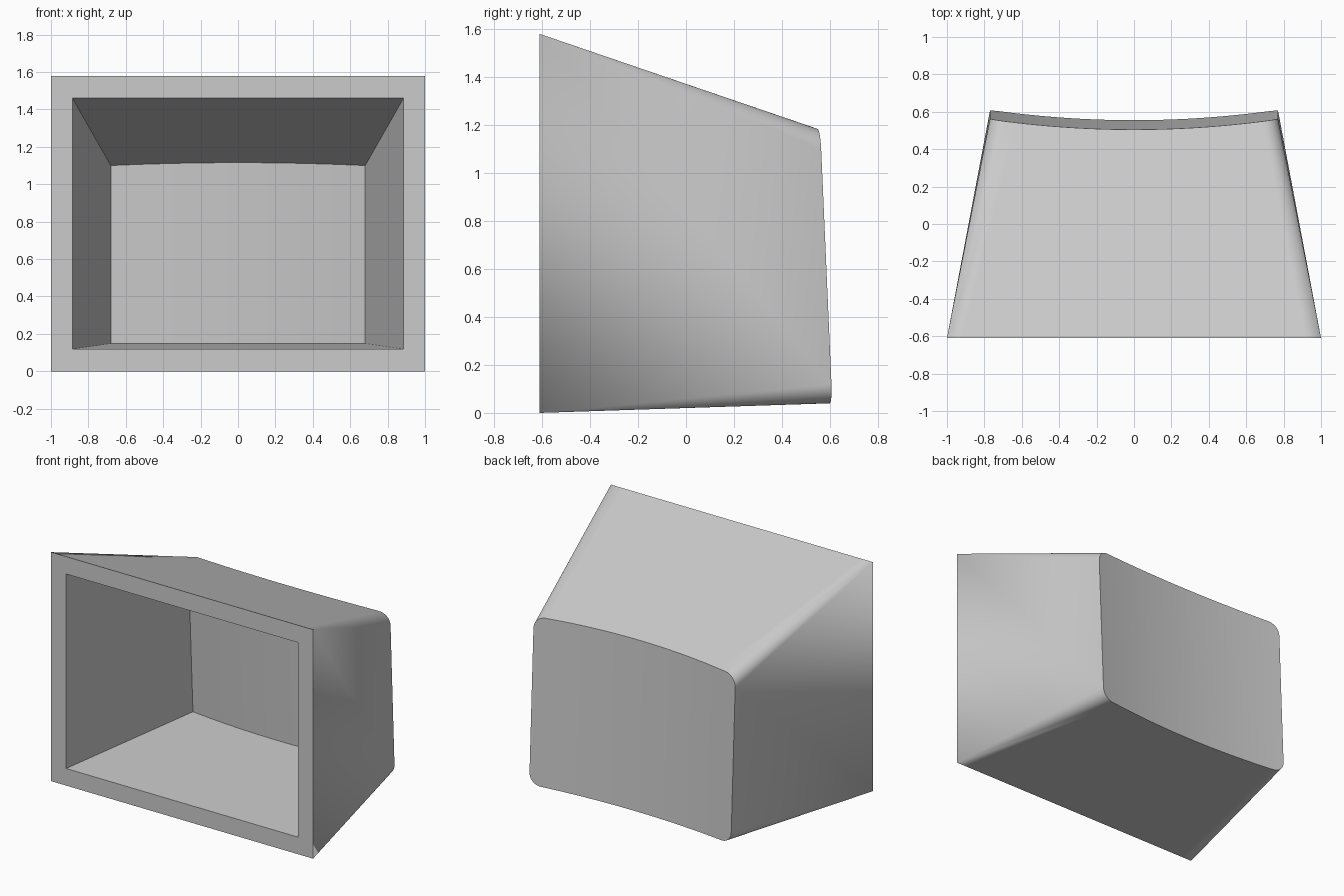
import bpy
import bmesh
import math

if "Cube" in bpy.data.objects:
    bpy.data.objects.remove(bpy.data.objects["Cube"], do_unlink=True)

ARC, SPAN = 10, 24        # steps per rounded corner and along the straight edge
FRONT_Y = -0.61
TOP_SLOPE = 0.345         # fall of the roof towards the back


def make_material(name, value):
    mat = bpy.data.materials.new(name)
    mat.use_nodes = True
    colour = (value, value, value, 1)
    mat.diffuse_color = colour
    mat.node_tree.nodes["Principled BSDF"].inputs["Base Color"].default_value = colour
    return mat


def columns(half_width, low, high, radius):
    """Columns (x, bottom z, top z) of a rounded rectangle, left to right."""
    arc = []
    for i in range(ARC + 1):
        a = math.pi / 2 * i / ARC
        arc.append((-half_width + radius * (1 - math.cos(a)), radius * (1 - math.sin(a))))
    flat = half_width - radius
    straight = [(-flat + 2 * flat * i / SPAN, 0) for i in range(1, SPAN)]
    mirrored = [(-x, inset) for x, inset in reversed(arc)]
    return [(x, low + d, high - d) for x, d in arc + straight + mirrored]


def ring(bm, half_width, low, high, radius=0, back_y=None, lean=0, sag=0):
    """Vertex pairs of one section, flat at the front or bowed at the back."""
    pairs = []
    for x, bottom, top in columns(half_width, low, high, radius):
        pair = []
        for z in (bottom, top):
            y = FRONT_Y
            if back_y is not None:
                t = (z - low) / (high - low)
                dip = sag * (1 - (x / half_width) ** 2)
                y = back_y - lean * t - dip
                z += TOP_SLOPE * dip * t
            pair.append(bm.verts.new((x, y, z)))
        pairs.append(pair)
    return pairs


def cap(bm, pairs):
    for a, b in zip(pairs, pairs[1:]):
        bm.faces.new((a[0], b[0], b[1], a[1]))


def bridge(bm, first, second):
    loops = [[p[0] for p in r] + [p[1] for p in reversed(r)] for r in (first, second)]
    count = len(loops[0])
    for i in range(count):
        j = (i + 1) % count
        bm.faces.new((loops[0][i], loops[0][j], loops[1][j], loops[1][i]))


# Hollow tapered housing: outer shell, front rim and inner cavity
bm = bmesh.new()
outer_back = ring(bm, 0.77, 0.04, 1.18, 0.08, 0.61, 0.05, 0.055)
outer_front = ring(bm, 1.0, 0.0, 1.58)
inner_front = ring(bm, 0.885, 0.118, 1.46)
inner_back = ring(bm, 0.68, 0.148, 1.10, 0, 0.48, 0.045, 0.045)
sections = [outer_back, outer_front, inner_front, inner_back]
for a, b in zip(sections, sections[1:]):
    bridge(bm, a, b)
cap(bm, outer_back)
cap(bm, inner_back)
bmesh.ops.remove_doubles(bm, verts=bm.verts, dist=0.0001)
bmesh.ops.recalc_face_normals(bm, faces=bm.faces)

mesh = bpy.data.meshes.new("housing")
bm.to_mesh(mesh)
bm.free()
housing = bpy.data.objects.new("housing", mesh)
bpy.context.collection.objects.link(housing)
mesh.materials.append(make_material("light grey", 0.6))

bpy.ops.object.select_all(action="DESELECT")
housing.select_set(True)
bpy.context.view_layer.objects.active = housing
bpy.ops.object.shade_smooth_by_angle(angle=math.radians(30))
